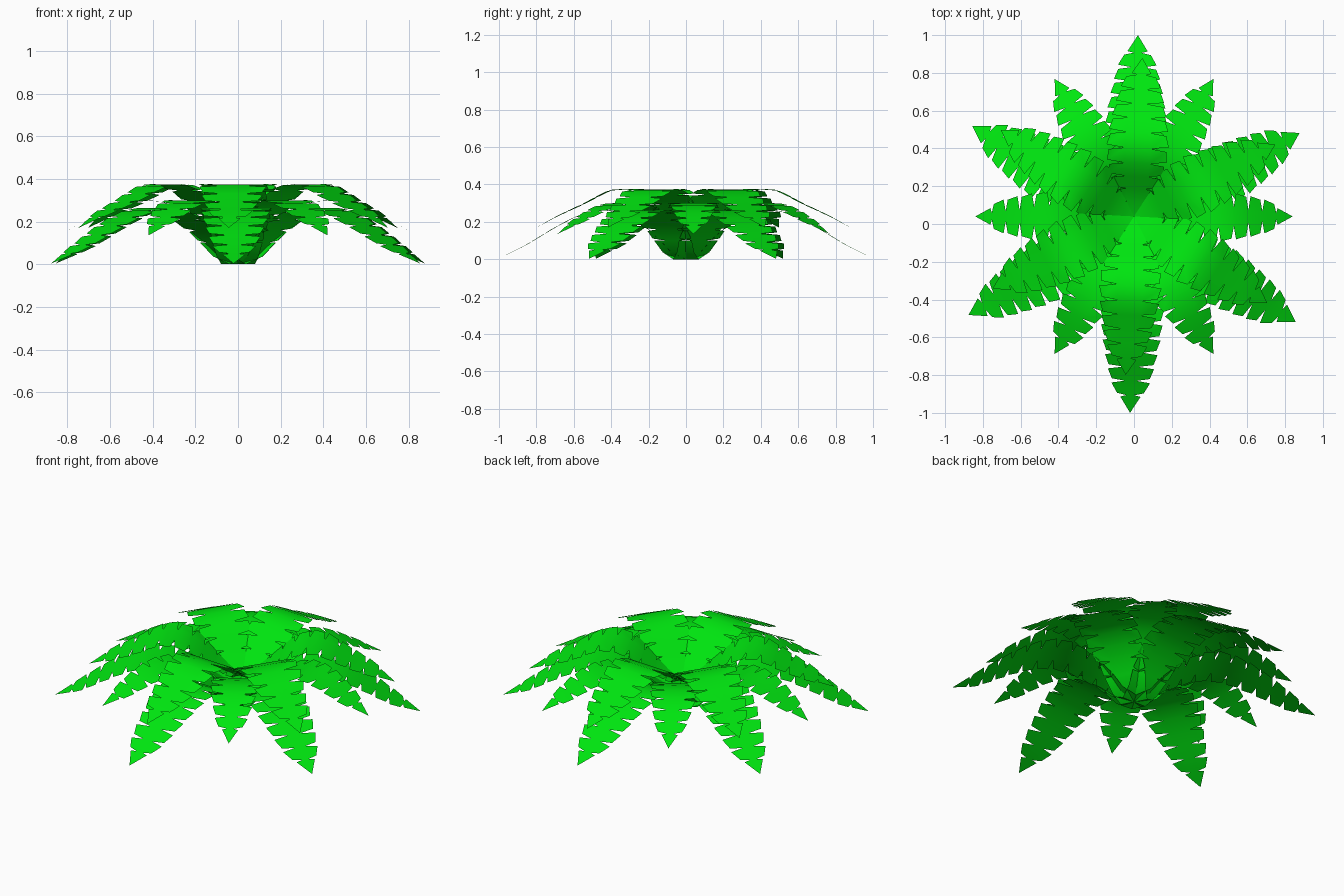
import bpy, bmesh, math
from mathutils import Vector

if "Cube" in bpy.data.objects:
    bpy.data.objects.remove(bpy.data.objects["Cube"])

leaf = bpy.data.materials.new("leaf_green")
leaf.diffuse_color = (0.0, 0.8, 0.005, 1)
leaf.use_nodes = True
leaf.node_tree.nodes["Principled BSDF"].inputs["Base Color"].default_value = leaf.diffuse_color


def lerp_table(table, t):
    for (a, va), (b, vb) in zip(table, table[1:]):
        if t <= b:
            return va + (vb - va) * (t - a) / (b - a)
    return table[-1][1]


def smooth_path(points, steps=16):
    """Catmull-Rom curve through (radius, height) points, as (length fraction, point)."""
    p = [Vector(q) for q in points]
    p = [2 * p[0] - p[1]] + p + [2 * p[-1] - p[-2]]
    out = []
    for a, b, c, d in zip(p, p[1:], p[2:], p[3:]):
        for k in range(steps):
            u = k / steps
            out.append(0.5 * (2 * b + (c - a) * u + (2 * a - 5 * b + 4 * c - d) * u * u
                              + (3 * b - a - 3 * c + d) * u ** 3))
    out.append(p[-2])
    dist = [0]
    for a, b in zip(out, out[1:]):
        dist.append(dist[-1] + (b - a).length)
    return [(s / dist[-1], q) for s, q in zip(dist, out)]


WIDTH = [(0, 0.08), (0.15, 0.12), (0.3, 0.16), (0.45, 0.175), (0.6, 0.16),
         (0.75, 0.13), (0.86, 0.1), (0.92, 0.065), (1, 0.05)]


def frond(name, profile, scale, angle, centre_y, count):
    path = smooth_path(profile)
    bm = bmesh.new()
    cs, sn = math.cos(angle), math.sin(angle)

    def vert(t, side):
        q = lerp_table(path, min(t, 1))
        return bm.verts.new((q.x * cs - side * sn, q.x * sn + side * cs + centre_y, q.y))

    def half(t):
        return lerp_table(WIDTH, t) * scale

    pitch = 1 / (count + 0.2)
    row = None
    for i in range(count):
        t0, t1 = i * pitch, (i + 1) * pitch
        root = 0.42 if i < count - 4 else 0.3
        if row is None:
            row = [vert(t0, s * half(t0) * root) for s in (-1, 0, 1)]
        if i == count - 1:
            # arrow-shaped end leaflet
            tip = vert(1, 0)
            for s, k in ((-1, 0), (1, 2)):
                f = [row[1], row[k], vert(t0 + 0.1 * pitch, s * 0.055 * scale), tip]
                bm.faces.new(f if s < 0 else f[::-1])
            break
        nxt = [vert(t1, s * half(t1) * root) for s in (-1, 0, 1)]
        # midrib
        bm.faces.new((row[0], nxt[0], nxt[1], row[1]))
        bm.faces.new((row[1], nxt[1], nxt[2], row[2]))
        # side leaflets, solid near the root of the frond
        solid = t1 < 0.16
        a = t0 if solid else t0 + 0.15 * pitch
        b = t1 if solid else t1 - 0.15 * pitch
        for s, k in ((-1, 0), (1, 2)):
            f = [row[k], vert(a, s * half(a)), vert(b, s * half(b) * (1 if solid else 0.93)), nxt[k]]
            bm.faces.new(f if s < 0 else f[::-1])
        row = nxt
    bmesh.ops.remove_doubles(bm, verts=bm.verts, dist=0.0005)
    bm.normal_update()
    mesh = bpy.data.meshes.new(name)
    bm.to_mesh(mesh)
    bm.free()
    mesh.materials.append(leaf)
    for poly in mesh.polygons:
        poly.use_smooth = True
    bpy.context.collection.objects.link(bpy.data.objects.new(name, mesh))


# (name, side profile, width scale, first angle, centre y, leaflet count)
RINGS = [
    ("long_frond", [(0, 0), (0.07, 0.03), (0.15, 0.115), (0.25, 0.195), (0.36, 0.25),
                    (0.46, 0.262), (0.57, 0.235), (0.7, 0.17), (0.85, 0.08), (1, 0.003)],
     0.98, 28.8, 0, 13),
    ("upper_frond", [(0, 0.16), (0.08, 0.195), (0.18, 0.27), (0.28, 0.345), (0.38, 0.376),
                     (0.46, 0.362), (0.58, 0.3), (0.72, 0.235), (0.84, 0.17)], 0.95, 27, 0.04, 11),
    ("small_frond", [(0, 0.11), (0.09, 0.14), (0.19, 0.215), (0.3, 0.275), (0.42, 0.3),
                     (0.55, 0.28), (0.7, 0.21), (0.84, 0.135)], 0.8, 0, 0.04, 11),
]
for name, profile, scale, start, cy, count in RINGS:
    for i in range(6):
        frond(f"{name}_{i + 1}", profile, scale, math.radians(start + 60 * i), cy, count)
